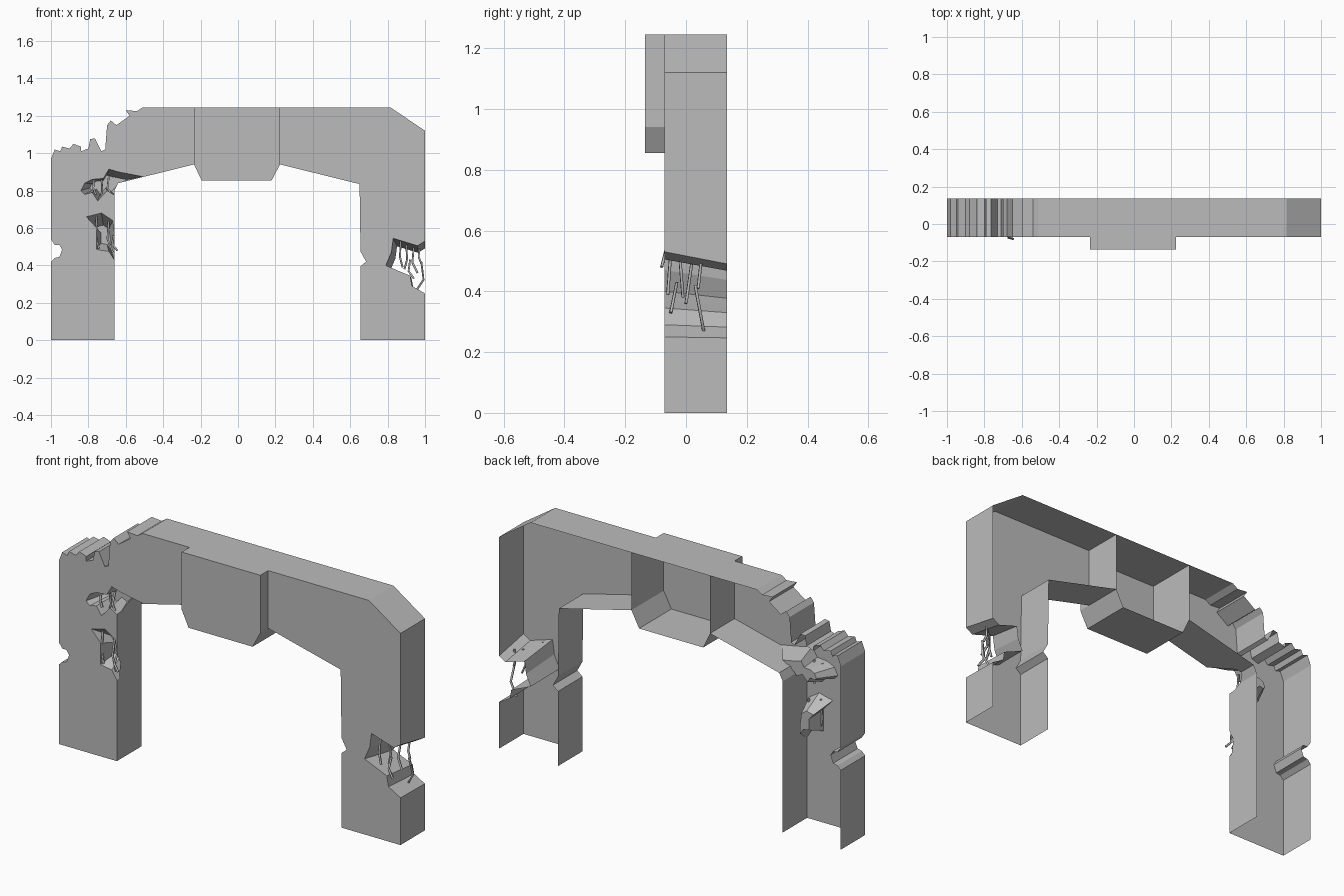
import bpy
import bmesh
from mathutils import Vector

if "Cube" in bpy.data.objects:
    bpy.data.objects.remove(bpy.data.objects["Cube"], do_unlink=True)

# One concrete grey for everything
GREY = (.5, .5, .5, 1)
concrete = bpy.data.materials.new("concrete_grey")
concrete.use_nodes = True
concrete.diffuse_color = GREY
concrete.node_tree.nodes["Principled BSDF"].inputs["Base Color"].default_value = GREY

FRONT, BACK, KEY_FRONT = -.07, .135, -.135
KEY_LEFT, KEY_RIGHT = .225, -.235


def add_object(name, data):
    obj = bpy.data.objects.new(name, data)
    bpy.context.collection.objects.link(obj)
    data.materials.append(concrete)
    return obj


def loft(name, rings):
    """Closed solid through matching rings of (x, y, z) points."""
    bm = bmesh.new()
    loops = [[bm.verts.new(p) for p in ring] for ring in rings]
    count = len(loops[0])
    for a, b in zip(loops, loops[1:]):
        for i in range(count):
            j = (i + 1) % count
            bm.faces.new((a[i], a[j], b[j], b[i]))
    bm.faces.new(loops[0])
    bm.faces.new(loops[-1])
    bmesh.ops.recalc_face_normals(bm, faces=bm.faces)
    mesh = bpy.data.meshes.new(name)
    bm.to_mesh(mesh)
    bm.free()
    return add_object(name, mesh)


def prism(name, profile, front, back):
    return loft(name, [[(x, y, z) for x, z in profile] for y in (front, back)])


def cavity(name, profile, centre, back, scale, drop=0):
    """Cutter that keeps its outline at the front and shrinks toward the back."""
    cx, cz = centre
    deep = [(cx + (x - cx) * scale, back, cz + (z - cz) * scale - drop)
            for x, z in profile]
    rings = [[(x, y, z) for x, z in profile] for y in (FRONT - .1, FRONT)]
    cutter = loft(name, rings + [deep])
    cutter.hide_render = True
    return cutter


def carve(obj, cutters):
    """Subtract the cutters, then throw them away."""
    for cutter in cutters:
        mod = obj.modifiers.new("carve", "BOOLEAN")
        mod.operation = "DIFFERENCE"
        mod.solver = "EXACT"
        mod.object = cutter
    deps = bpy.context.evaluated_depsgraph_get()
    mesh = bpy.data.meshes.new_from_object(obj.evaluated_get(deps))
    obj.modifiers.clear()
    obj.data = mesh
    for cutter in cutters:
        bpy.data.objects.remove(cutter, do_unlink=True)


def open_shell(obj, planes):
    """Remove the faces lying in any of the given (axis, value) planes."""
    bm = bmesh.new()
    bm.from_mesh(obj.data)
    doomed = [f for f in bm.faces
              if any(all(abs(v.co[axis] - value) < .001 for v in f.verts)
                     for axis, value in planes)]
    bmesh.ops.delete(bm, geom=doomed, context="FACES")
    bm.to_mesh(obj.data)
    bm.free()


def rebar(name, points):
    curve = bpy.data.curves.new(name, "CURVE")
    curve.dimensions = "3D"
    curve.bevel_depth = .006
    curve.bevel_resolution = 0
    curve.use_fill_caps = True
    spline = curve.splines.new("POLY")
    spline.points.add(len(points) - 1)
    for point, co in zip(spline.points, points):
        point.co = (*co, 1)
    return add_object(name, curve)


# Right half of the arch: chipped pier and crumbled shoulder
pier_edge = [(-.66, 0), (-1, 0), (-1, .42), (-.98, .44), (-.955, .445),
             (-.94, .485), (-.955, .51), (-.98, .51), (-1, .54)]
crumbled_top = [(-1, .97), (-.98, 1.02), (-.95, 1.01), (-.94, 1.035),
                (-.9, 1.025), (-.88, 1.05), (-.84, 1.035), (-.84, 1.01),
                (-.8, 1.025), (-.79, 1.075), (-.765, 1.08), (-.73, 1.01),
                (-.71, 1.02), (-.7, 1.15), (-.68, 1.175), (-.65, 1.15),
                (-.58, 1.2), (-.6, 1.23), (-.54, 1.225), (-.51, 1.245)]
right_inside = [(KEY_RIGHT, 1.245), (KEY_RIGHT, .94), (-.64, .84), (-.66, .8)]
right_half = prism("right_arch_half", pier_edge + crumbled_top + right_inside,
                   FRONT, BACK)
upper_hole = cavity("upper_hole_cutter", [
    (-.51, .875), (-.64, .9), (-.69, .915), (-.72, .865), (-.78, .86),
    (-.82, .84), (-.84, .8), (-.82, .78), (-.78, .79), (-.75, .745),
    (-.7, .8), (-.65, .77), (-.6, .82)], (-.72, .835), .04, .6)
lower_hole = cavity("lower_hole_cutter", [
    (-.81, .66), (-.73, .68), (-.67, .64), (-.65, .5), (-.655, .42),
    (-.69, .475), (-.757, .485), (-.755, .6)], (-.71, .55), .02, .5)
carve(right_half, [upper_hole, lower_hole])
open_shell(right_half, [(1, BACK), (2, 0), (0, KEY_RIGHT)])

# Left half of the arch: bevelled shoulder and a pier broken at its outer corner
left_half = prism("left_arch_half", [
    (KEY_LEFT, 1.245), (.815, 1.245), (1, 1.12), (1, 0), (.655, 0),
    (.655, .395), (.685, .42), (.655, .475), (.65, .835), (KEY_LEFT, .94)],
    FRONT, BACK)
corner_hole = cavity("corner_hole_cutter", [
    (.83, .545), (.96, .505), (1, .53), (1.1, .56), (1.1, .22), (1, .25),
    (.93, .29), (.92, .345), (.86, .37), (.79, .4), (.82, .47)],
    (.98, .4), BACK + .02, .85, .025)
carve(left_half, [corner_hole])
open_shell(left_half, [(1, BACK), (2, 0), (0, KEY_LEFT)])

# Keystone block, hollow and open at the back
keystone = prism("keystone", [
    (KEY_RIGHT, 1.245), (KEY_LEFT, 1.245), (KEY_LEFT, .94), (.18, .855),
    (-.195, .855), (KEY_RIGHT, .94)], KEY_FRONT, BACK)
open_shell(keystone, [(1, BACK)])

# Bent reinforcing bars: x, y, top, bottom, sideways lean
bars = {
    "corner_hanging_bar": [(.87, -.05, .53, .39, .01), (.9, -.02, .51, .38, -.01),
                           (.94, .02, .5, .36, .02), (.97, .05, .5, .41, .01)],
    "corner_standing_bar": [(.98, .03, .42, .26, -.03), (.92, -.03, .43, .33, .02)],
    "upper_hole_bar": [(-.77, -.04, .86, .78, .01), (-.73, -.03, .87, .75, -.01),
                       (-.69, -.04, .88, .77, .02)],
    "lower_hole_bar": [(-.755, -.05, .66, .49, .01), (-.69, -.04, .65, .47, .02),
                       (-.665, -.06, .56, .48, .02)],
}
for name, group in bars.items():
    for x, y, top, bottom, lean in group:
        start, end = Vector((x, y, top)), Vector((x + lean, y - lean, bottom))
        bend = start.lerp(end, .6) - Vector((lean, 0, 0))
        rebar(name, [start, bend, end])
